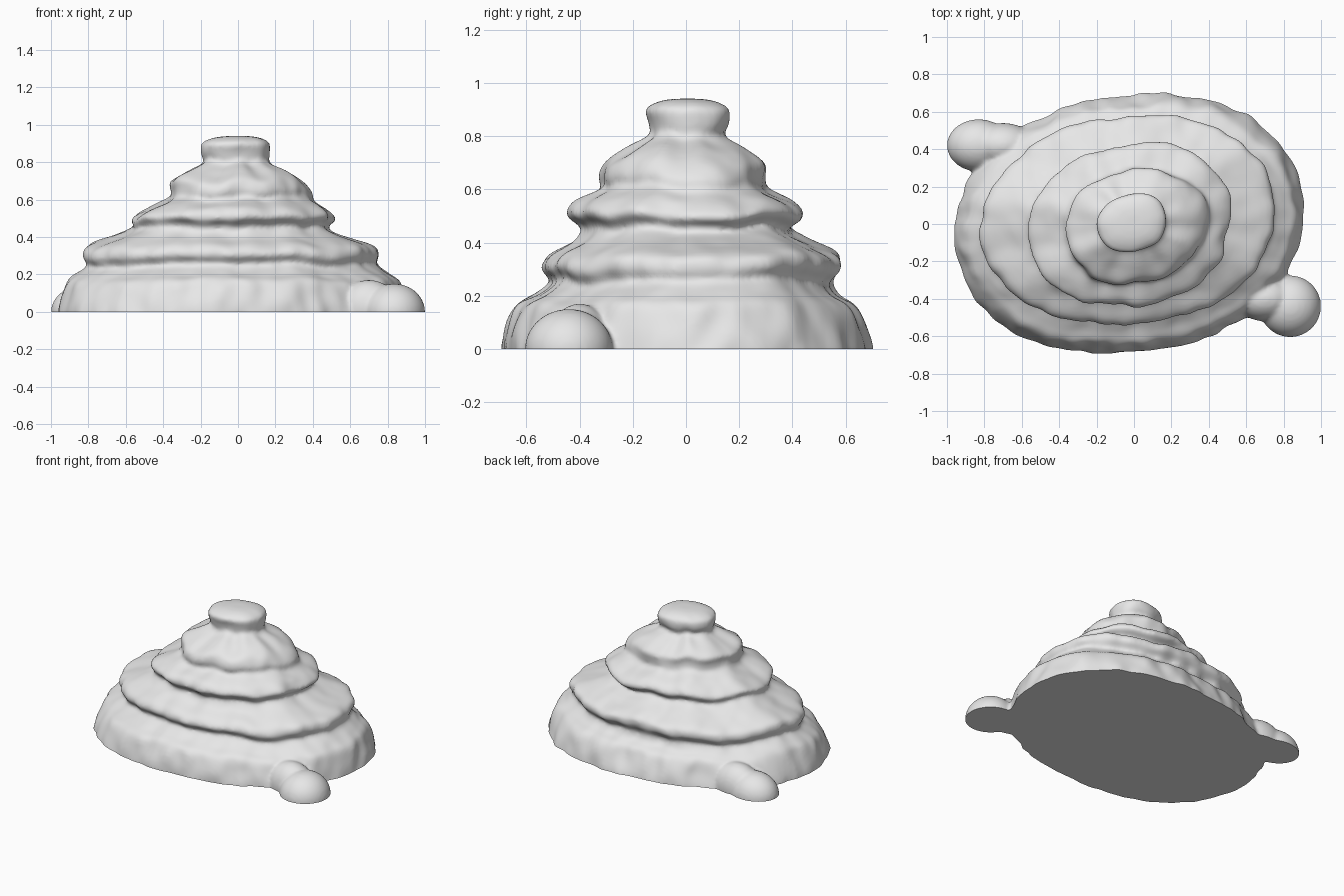
import bpy
import bmesh
from math import sin, cos, pi, hypot
from mathutils import Vector, Matrix, noise

default_cube = bpy.data.objects.get("Cube")
if default_cube:
    bpy.data.objects.remove(default_cube, do_unlink=True)

# Terrace profile in hundredths: height, then reach to right, left, front, back
PROFILE = [
    (-6, 96, 92, 69, 69), (0, 96, 91, 69, 69), (8, 94, 89, 67, 66), (16, 91, 86, 63, 62),
    (20, 88, 81, 56, 56), (25, 80, 74, 50, 54), (30, 82, 75, 53, 58), (35, 80, 72, 50, 57),
    (40, 68, 58, 42, 47), (45, 56, 49, 39, 38), (50, 56, 52, 44, 43), (55, 48, 48, 41, 40),
    (60, 37, 40, 31, 30), (65, 35, 39, 31, 29), (70, 36, 35, 29, 29), (75, 28, 28, 22, 23),
    (80, 19, 17, 14, 14), (85, 20, 17, 14, 16), (90, 19, 17, 15, 16), (93, 13, 12, 10, 11),
    (94, 5, 5, 4, 5),
]
SEGMENTS = 180
STEPS = 4


def spline(a, b, c, d, t):
    """Smooth value between b and c."""
    return b + 0.5 * t * (c - a + t * (2 * a - 5 * b + 4 * c - d + t * (3 * (b - c) + d - a)))


def smooth_rows(rows):
    padded = [rows[0]] + rows + [rows[-1]]
    for i in range(len(rows) - 1):
        for s in range(STEPS):
            yield [spline(*vals, s / STEPS) / 100 for vals in zip(*padded[i:i + 4])]
    yield [v / 100 for v in rows[-1]]


def rock_point(row, angle):
    """Uneven oval section with weathered bumps and wavering ledges."""
    z, right, left, front, back = row
    c, s = cos(angle), sin(angle)
    rx = left if c > 0 else right
    ry = back if s > 0 else front
    radius = 1 / hypot(c / rx, s / ry)
    twist = sin(2 * angle)
    radius *= 1 + 0.045 * twist + 0.025 * twist * twist
    x, y = radius * c, radius * s
    bump = 0.018 * noise.noise(Vector((x * 5, y * 5, z * 4)))
    bump += 0.016 * noise.noise(Vector((x * 11, y * 11, z * 7 + 3)))
    bump *= min(1, radius / 0.3)
    fade = max(0, min(1, z / 0.2, (0.94 - z) / 0.2))
    wave = 0.028 * fade * noise.noise(Vector((c * 2.5, s * 2.5, z * 2)))
    return Vector((x + bump * c, y + bump * s, z + wave))


bm = bmesh.new()

# Terraced hill lofted from rings
rings = [[bm.verts.new(rock_point(row, 2 * pi * k / SEGMENTS)) for k in range(SEGMENTS)]
         for row in smooth_rows(PROFILE)]
for low, high in zip(rings, rings[1:]):
    for k in range(SEGMENTS):
        n = (k + 1) % SEGMENTS
        bm.faces.new((low[k], low[n], high[n], high[k]))
bm.faces.new(rings[-1])
bm.faces.new(rings[0][::-1])

# Foot boulders on two opposite corners, each with a neck into the hill
for centre, size in [
    ((0.835, -0.44, 0), (0.165, 0.165, 0.15)),
    ((0.70, -0.40, 0.02), (0.16, 0.12, 0.15)),
    ((-0.83, 0.42, 0), (0.17, 0.14, 0.14)),
    ((-0.70, 0.42, 0.02), (0.17, 0.12, 0.15)),
]:
    bmesh.ops.create_uvsphere(
        bm, u_segments=40, v_segments=24, radius=1,
        matrix=Matrix.Translation(centre) @ Matrix.Diagonal((*size, 1)))

bmesh.ops.recalc_face_normals(bm, faces=bm.faces)
mesh = bpy.data.meshes.new("terraced_hill")
bm.to_mesh(mesh)
bm.free()
hill = bpy.data.objects.new("terraced_hill", mesh)
bpy.context.collection.objects.link(hill)
bpy.ops.object.select_all(action='DESELECT')
bpy.context.view_layer.objects.active = hill
hill.select_set(True)

# Fuse the boulders into one weathered skin
fuse = hill.modifiers.new("fuse", 'REMESH')
fuse.mode = 'VOXEL'
fuse.voxel_size = 0.012
soften = hill.modifiers.new("soften", 'SMOOTH')
soften.factor = 0.5
soften.iterations = 5
for name in ("fuse", "soften"):
    bpy.ops.object.modifier_apply(modifier=name)

# Flat cut underside
bm = bmesh.new()
bm.from_mesh(hill.data)
cut = bmesh.ops.bisect_plane(
    bm, geom=bm.verts[:] + bm.edges[:] + bm.faces[:],
    plane_co=(0, 0, 0), plane_no=(0, 0, 1), clear_inner=True)
rim = [e for e in bm.edges if e.is_boundary]
bmesh.ops.holes_fill(bm, edges=rim, sides=0)
bmesh.ops.recalc_face_normals(bm, faces=bm.faces)
bm.to_mesh(hill.data)
bm.free()

# Plain stone colour
stone = bpy.data.materials.new("stone_grey")
stone.use_nodes = True
colour = (0.8, 0.8, 0.8, 1)
stone.diffuse_color = colour
stone.node_tree.nodes["Principled BSDF"].inputs["Base Color"].default_value = colour
hill.data.materials.clear()
hill.data.materials.append(stone)
bpy.ops.object.shade_smooth_by_angle(angle=0.8)
